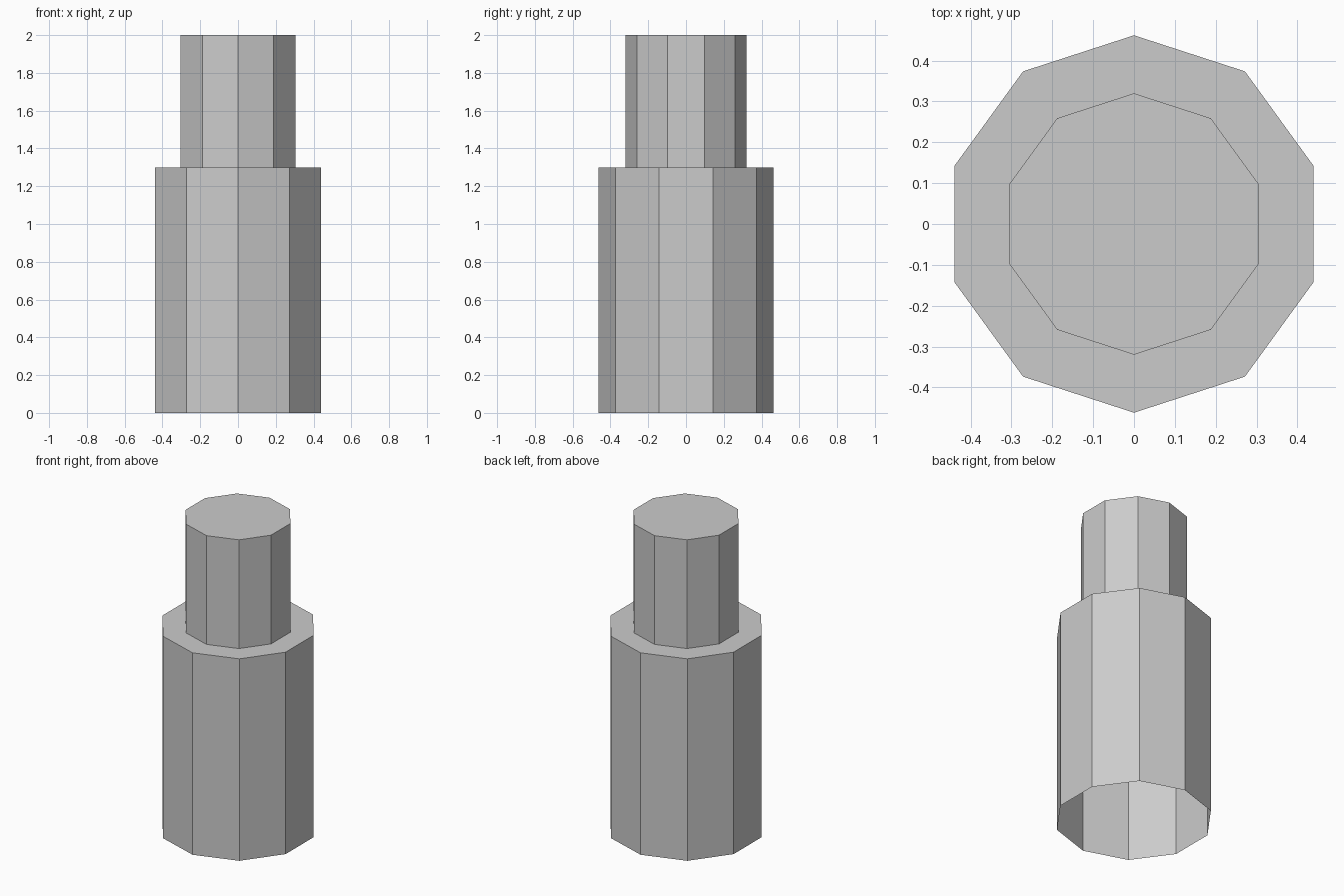
import bpy, bmesh, math

if "Cube" in bpy.data.objects:
    bpy.data.objects.remove(bpy.data.objects["Cube"])

SIDES = 10
# radius, height: open foot, shoulder outer, shoulder inner, top
PROFILE = [(0.462, 0.0), (0.462, 1.3), (0.32, 1.3), (0.32, 2.0)]


def ring(bm, radius, z):
    return [bm.verts.new((radius * math.sin(2 * math.pi * i / SIDES),
                          -radius * math.cos(2 * math.pi * i / SIDES), z))
            for i in range(SIDES)]


# Stepped ten-sided shell, open underneath and capped on top
bm = bmesh.new()
rings = [ring(bm, r, z) for r, z in PROFILE]
for low, high in zip(rings, rings[1:]):
    for i in range(SIDES):
        j = (i + 1) % SIDES
        bm.faces.new((low[i], low[j], high[j], high[i]))
bm.faces.new(rings[-1])

mesh = bpy.data.meshes.new("stepped_cylinder")
bm.to_mesh(mesh)
bm.free()
body = bpy.data.objects.new("stepped_cylinder", mesh)
bpy.context.collection.objects.link(body)
